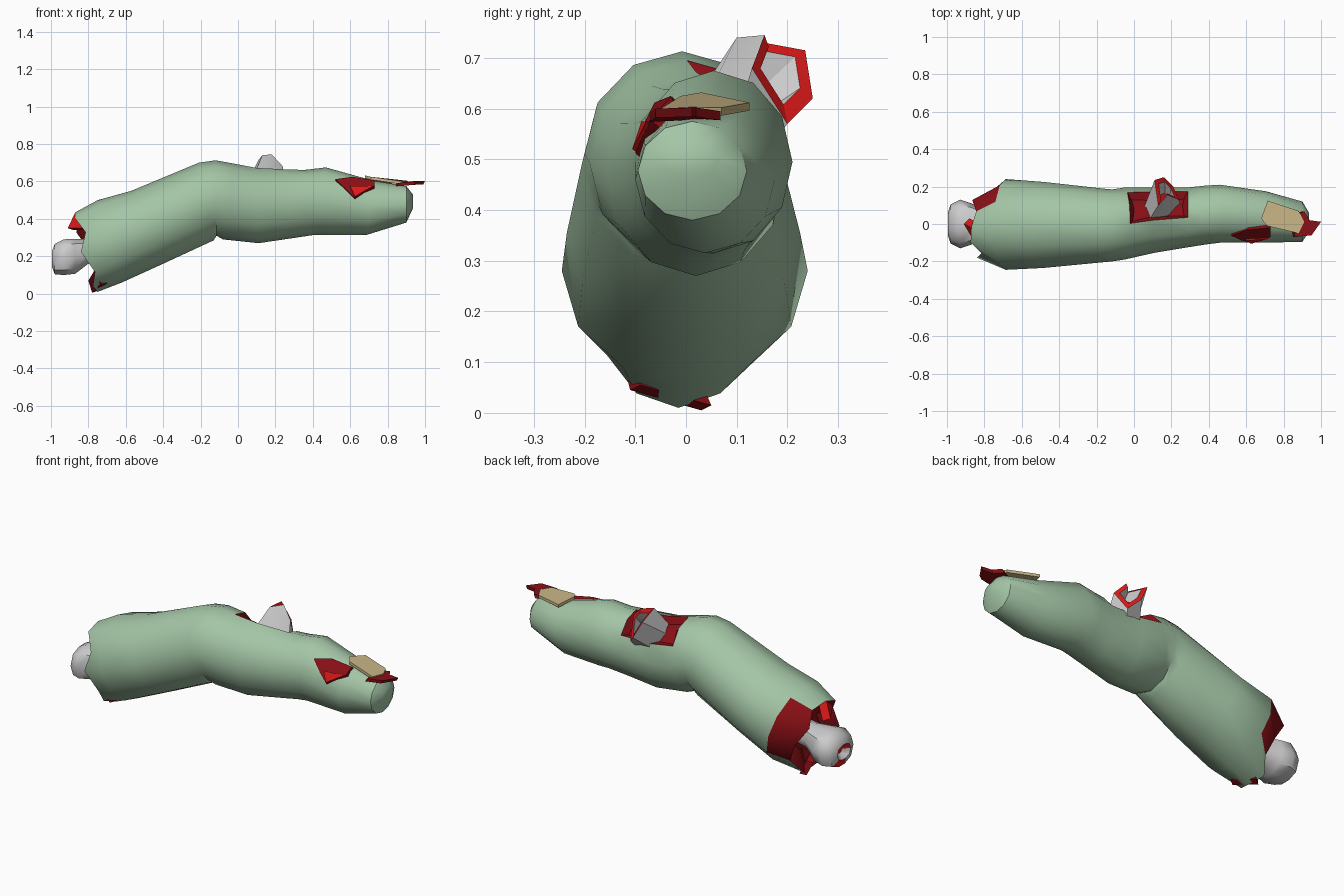
import bpy, bmesh, math
from mathutils import Vector

if "Cube" in bpy.data.objects:
    bpy.data.objects.remove(bpy.data.objects["Cube"])

def material(name, rgb):
    m = bpy.data.materials.new(name)
    m.diffuse_color = (*rgb, 1)
    m.use_nodes = True
    m.node_tree.nodes["Principled BSDF"].inputs["Base Color"].default_value = m.diffuse_color
    return m

SKIN = material("skin", (0.37, 0.56, 0.38))
DARK = material("dark_flesh", (0.25, 0.005, 0.008))
RED = material("red_flesh", (0.75, 0.01, 0.01))
NAIL = material("nail", (0.60, 0.48, 0.25))
BONE = material("bone", (0.62, 0.60, 0.62))

def finish(name, bm, mats, angle=35):
    bmesh.ops.recalc_face_normals(bm, faces=bm.faces)
    me = bpy.data.meshes.new(name)
    bm.to_mesh(me)
    bm.free()
    ob = bpy.data.objects.new(name, me)
    bpy.context.collection.objects.link(ob)
    for m in mats:
        me.materials.append(m)
    bpy.ops.object.select_all(action='DESELECT')
    ob.select_set(True)
    bpy.context.view_layer.objects.active = ob
    bpy.ops.object.shade_smooth_by_angle(angle=math.radians(angle))
    return ob

def loft(bm, rings):
    """Bridge rings of points; returns the vertex rings and the face bands."""
    vs = [[bm.verts.new(p) for p in r] for r in rings]
    n = len(vs[0])
    bands = [[bm.faces.new((a[i], a[(i + 1) % n], b[(i + 1) % n], b[i])) for i in range(n)]
             for a, b in zip(vs, vs[1:])]
    return vs, bands

def plate(name, pts, drop, mat):
    """Thin solid: an outline extruded by the drop vector."""
    bm = bmesh.new()
    d = Vector(drop)
    vs, _ = loft(bm, [pts, [Vector(p) + d for p in pts]])
    bm.faces.new(vs[0])
    bm.faces.new(vs[1][::-1])
    return finish(name, bm, [mat], 20)

# Finger: each section is top x, top z, bottom x, bottom z, front y, back y
N = 12
sections = [
    (-.87, .435, -.77, .01, -.18, .15), (-.75, .50, -.62, .06, -.245, .24),
    (-.57, .55, -.40, .16, -.235, .225), (-.21, .70, -.13, .285, -.205, .19),
    (-.12, .713, -.115, .31, -.20, .185), (-.02, .695, -.08, .29, -.19, .195),
    (.10, .672, .11, .27, -.155, .195), (.29, .663, .28, .295, -.125, .195),
    (.36, .662, .40, .313, -.11, .205), (.47, .675, .45, .315, -.10, .21),
    (.72, .605, .69, .315, -.10, .175), (.90, .575, .90, .38, -.095, .12),
    (.935, .53, .937, .46, -.04, .06)]
jag = [.03, -.02, .02, 0, -.01, .03, -.02, .03, 0, .02, -.01, .05]
rings = []
for k, (tx, tz, bx, bz, y0, y1) in enumerate(sections):
    ring = []
    for i in range(N):
        a = 2 * math.pi * i / N
        s = math.sin(a)
        ring.append(Vector(((tx + bx) / 2 + (tx - bx) / 2 * s + (jag[i] if k == 0 else 0),
                            (y0 + y1) / 2 + (y1 - y0) / 2 * math.cos(a),
                            (tz + bz) / 2 + (tz - bz) / 2 * s)))
    rings.append(ring)
# torn stump: the skin edge turns inwards
mid = sum(rings[0], Vector()) / N
inner = [mid + (p - mid) * .55 + Vector((.06, 0, .02)) for p in rings[0]]
bm = bmesh.new()
vs, bands = loft(bm, [inner] + rings)
cap = bm.faces.new(vs[0])
bm.faces.new(vs[-1])
for f in bands[0] + [cap] + [bands[1][i] for i in (0, 1, 11)]:
    f.material_index = 1
# recessed wound above the middle joint
hole = [bands[b][i] for b in (6, 7) for i in (1, 2)]
for f in hole:
    f.material_index = 1
bmesh.ops.recalc_face_normals(bm, faces=bm.faces)
bmesh.ops.inset_region(bm, faces=hole, thickness=.03, depth=-.035)
finish("finger", bm, [SKIN, DARK], 40)

# Knuckle bone in the stump: x, centre z, half width, half height
bm = bmesh.new()
rings = []
for x, z, w, h in [(-.68, .25, .07, .07), (-.80, .225, .075, .08), (-.87, .20, .11, .115),
                   (-.93, .195, .13, .118), (-.98, .185, .105, .10), (-.995, .185, .06, .05),
                   (-.965, .185, .025, .02)]:
    rings.append([(x, w * math.cos(a) * (1 - .15 * abs(math.sin(a)) ** 4),
                   z + h * math.sin(a) * (1 - .2 * abs(math.sin(a)) ** 6))
                  for a in [2 * math.pi * i / 10 for i in range(10)]])
vs, bands = loft(bm, rings)
bm.faces.new(vs[0])
end = bm.faces.new(vs[-1])
for f in [end] + bands[5][1:5] + bands[4][7:9]:
    f.material_index = 1
finish("stump_bone", bm, [BONE, RED], 45)

# Broken bone shard through the wound
foot = [(.19, .03, .60), (.08, .02, .62), (.05, .08, .60), (.09, .15, .53),
        (.19, .17, .53), (.25, .10, .58)]
tip = [(.18, .155, .745), (.13, .10, .74), (.11, .235, .715), (.16, .25, .62),
       (.21, .20, .57), (.24, .13, .68)]
c = sum((Vector(p) for p in tip), Vector()) / 6
bm = bmesh.new()
vs, bands = loft(bm, [foot, tip, [Vector(p).lerp(c, .35) for p in tip],
                      [Vector(p).lerp(c, .5) - Vector((0, .05, .05)) for p in tip]])
bm.faces.new(vs[0])
end = bm.faces.new(vs[-1])
for f in bands[1] + [end]:
    f.material_index = 1
finish("broken_bone", bm, [BONE, RED], 25)

# Loose fingernail and the torn flesh under it
plate("nail", [(.68, .03, .632), (.715, .125, .612), (.88, .07, .602), (.91, .01, .603),
               (.88, -.05, .60), (.71, -.01, .625)], (0, 0, -.016), NAIL)
plate("nail_bed", [(.85, .04, .597), (.91, .068, .595), (.94, .02, .602), (1, .012, .602),
                   (.95, -.06, .60), (.86, -.07, .592)], (-.01, 0, -.018), DARK)

# Cut on the front of the fingertip
plate("front_cut", [(.52, -.062, .612), (.61, -.03, .625), (.73, -.02, .605), (.73, -.07, .578),
                    (.625, -.10, .512), (.575, -.088, .56)], (0, .035, -.03), DARK)
plate("front_cut_flesh", [(.60, -.088, .575), (.72, -.078, .575), (.625, -.106, .52)],
      (0, .03, -.02), RED)

# Skin flaps hanging off the stump edge
plate("upper_flap", [(-.87, -.02, .435), (-.78, -.13, .42), (-.82, -.15, .35), (-.91, 0, .35)],
      (.03, .03, -.01), RED)
plate("lower_flap", [(-.78, .03, .005), (-.73, -.11, .045), (-.77, -.13, .12), (-.80, .0, .07)],
      (.03, .02, .01), DARK)
